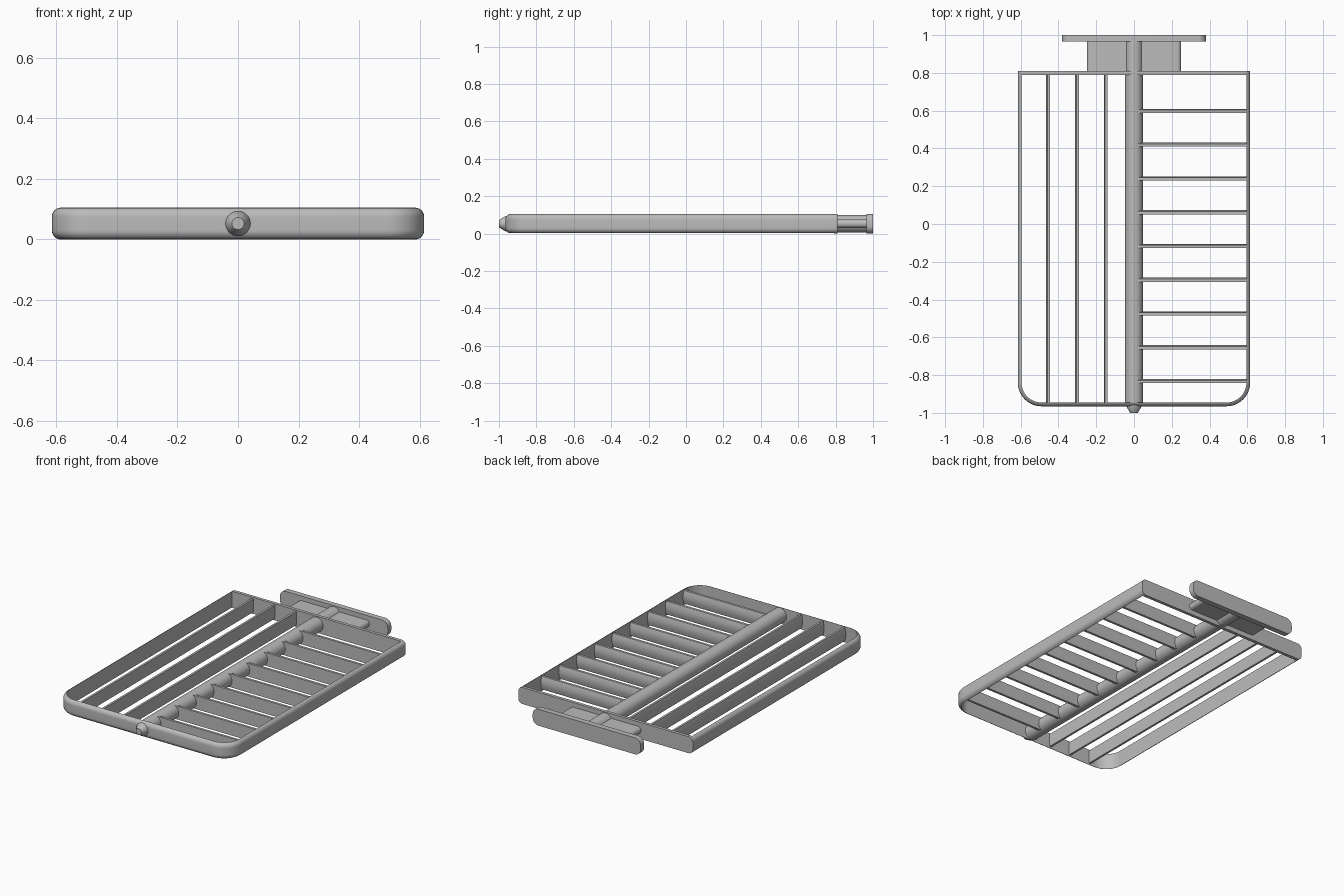
import bpy, bmesh, math
from mathutils import Vector

if "Cube" in bpy.data.objects:
    bpy.data.objects.remove(bpy.data.objects["Cube"])

H = 0.105            # overall height
ZC = H / 2
gray = bpy.data.materials.new("satin gray")
gray.diffuse_color = (0.5, 0.5, 0.5, 1)
gray.use_nodes = True
gray.node_tree.nodes["Principled BSDF"].inputs["Base Color"].default_value = gray.diffuse_color


def finish(name, bm):
    bmesh.ops.recalc_face_normals(bm, faces=bm.faces)
    me = bpy.data.meshes.new(name)
    bm.to_mesh(me)
    bm.free()
    me.materials.append(gray)
    ob = bpy.data.objects.new(name, me)
    bpy.context.collection.objects.link(ob)
    bpy.ops.object.select_all(action='DESELECT')
    ob.select_set(True)
    bpy.context.view_layer.objects.active = ob
    bpy.ops.object.shade_smooth_by_angle(angle=math.radians(35))
    return ob


def loft(name, rings):
    """Join equal-length closed rings and cap both ends."""
    bm = bmesh.new()
    vs = [[bm.verts.new(p) for p in r] for r in rings]
    n = len(vs[0])
    for a, b in zip(vs, vs[1:]):
        for i in range(n):
            j = (i + 1) % n
            bm.faces.new((a[i], a[j], b[j], b[i]))
    bm.faces.new(vs[0])
    bm.faces.new(vs[-1])
    return finish(name, bm)


def rounded_rect(hx, z0, z1, r, seg=8):
    pts = []
    for k, (cx, cz) in enumerate([(hx - r, z1 - r), (r - hx, z1 - r),
                                  (r - hx, z0 + r), (hx - r, z0 + r)]):
        for i in range(seg + 1):
            a = math.pi / 2 * (k + i / seg)
            pts.append((cx + r * math.cos(a), cz + r * math.sin(a)))
    return pts


def slab(name, hx, z0, z1, r, y0, y1):
    prof = rounded_rect(hx, z0, z1, r)
    loft(name, [[(x, y, z) for x, z in prof] for y in (y0, y1)])


# Surround: U-shaped sweep with rounded outer edges
R, E, WALL = 0.125, 0.03, 0.02
X, Y0, Y1 = 0.615, -0.965, 0.81
limit = math.acos((E - WALL) / E)
section = []
for i in range(9):
    a = limit * (1 - i / 8)
    section.append((E - E * math.cos(a), E - E * math.sin(a)))
section += [(d, H - z) for d, z in reversed(section)]

path = [(Vector((-X, Y1)), Vector((1, 0)))]
for cx, start in ((R - X, math.pi), (X - R, 1.5 * math.pi)):
    for i in range(13):
        a = start + math.pi / 2 * i / 12
        out = Vector((math.cos(a), math.sin(a)))
        path.append((Vector((cx, Y0 + R)) + out * R, -out))
path.append((Vector((X, Y1)), Vector((-1, 0))))
loft("surround", [[(p.x + n.x * d, p.y + n.y * d, z) for d, z in section]
                  for p, n in path])
slab("back_wall", X, 0, H, E, Y1 - WALL, Y1)

# Central rod with tapered front tip
rings = []
for y, r in ((-1.0, 0.02), (-0.965, 0.041), (-0.95, 0.041), (-0.95, 0.047), (0.97, 0.047)):
    rings.append([(r * math.cos(2 * math.pi * i / 40), y,
                   ZC + r * math.sin(2 * math.pi * i / 40)) for i in range(40)])
loft("center_rod", rings)

# Rear neck and rear plate
slab("rear_neck", 0.25, 0.03, 0.076, 0.022, Y1 - 0.01, 0.97)
slab("rear_plate", 0.38, 0, H, 0.04, 0.965, 1.0)

# Slat section: one flat face, one gently bulged face
SZ0, SZ1 = 0.012, 0.096
blade = [(-0.011, SZ0), (-0.011, SZ1)]
for i in range(9):
    t = i / 8
    blade.append((0.004 + 0.007 * math.sin(math.pi * t), SZ1 + (SZ0 - SZ1) * t))

# Lengthwise slats on the left
for i, x in enumerate((-0.455, -0.302, -0.15)):
    loft(f"long_slat_{i + 1}", [[(x - d * 0.9, y, z) for d, z in blade]
                                for y in (Y0 + 0.012, Y1 - 0.012)])

# Crosswise slats on the right
for i in range(9):
    y = 0.599 - 0.1788 * i
    loft(f"cross_slat_{i + 1}", [[(x, y + d, z) for d, z in blade]
                                 for x in (0.02, X - 0.012)])
